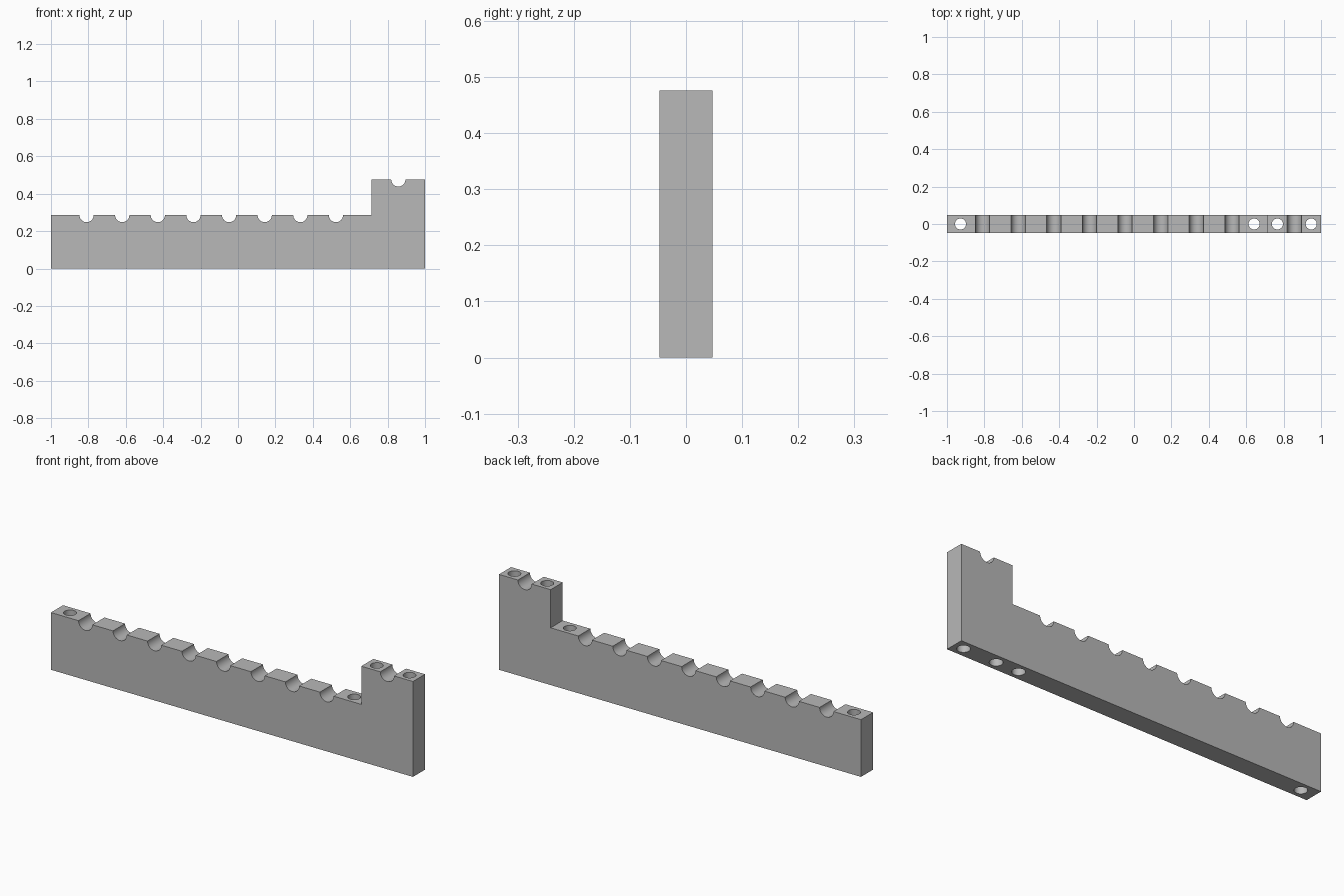
import bpy
import bmesh
import math

cube = bpy.data.objects.get("Cube")
if cube:
    bpy.data.objects.remove(cube, do_unlink=True)

# Dimensions: the bar is laid out on a 105-unit length
U = 2 / 105
LENGTH, STEP_X, LOW, HIGH, THICK = 105, 90, 15, 25, 5
NOTCH_R, HOLE_R, SEGMENTS = 2, 1.55, 16
LOW_NOTCHES = range(10, 81, 10)
HIGH_NOTCH = 97.5
HOLES = (3.8, 86.2, 92.75, 102.25)

grey = bpy.data.materials.new("plain grey")
grey.use_nodes = True
colour = (0.48, 0.48, 0.48, 1)
grey.diffuse_color = colour
grey.node_tree.nodes["Principled BSDF"].inputs["Base Color"].default_value = colour


def notch(cx, top):
    """Half-round groove points, left to right."""
    angles = [math.pi * (1 + i / SEGMENTS) for i in range(SEGMENTS + 1)]
    return [(cx + NOTCH_R * math.cos(a), top + NOTCH_R * math.sin(a)) for a in angles]


# Side profile of the stepped bar with its grooves
profile = [(0, 0), (0, LOW)]
for cx in LOW_NOTCHES:
    profile += notch(cx, LOW)
profile += [(STEP_X, LOW), (STEP_X, HIGH)]
profile += notch(HIGH_NOTCH, HIGH)
profile += [(LENGTH, HIGH), (LENGTH, 0)]

# Extrude the profile through the thickness
bm = bmesh.new()
verts = [bm.verts.new(((x - LENGTH / 2) * U, -THICK / 2 * U, z * U)) for x, z in profile]
face = bm.faces.new(verts)
extruded = bmesh.ops.extrude_face_region(bm, geom=[face])["geom"]
moved = [v for v in extruded if isinstance(v, bmesh.types.BMVert)]
bmesh.ops.translate(bm, verts=moved, vec=(0, THICK * U, 0))
bmesh.ops.recalc_face_normals(bm, faces=bm.faces)
mesh = bpy.data.meshes.new("notched_bar")
bm.to_mesh(mesh)
bm.free()
mesh.materials.append(grey)
bar = bpy.data.objects.new("notched_bar", mesh)
bpy.context.collection.objects.link(bar)

# Vertical screw holes right through the bar
bpy.ops.object.select_all(action="DESELECT")
for x in HOLES:
    bpy.ops.mesh.primitive_cylinder_add(
        vertices=32, radius=HOLE_R * U, depth=2 * HIGH * U,
        location=((x - LENGTH / 2) * U, 0, HIGH / 2 * U))
    cutter = bpy.context.object
    cutter.name = "hole_cutter"
    cutter.hide_render = True
    cutter.data.materials.append(grey)
    cut = bar.modifiers.new("screw_hole", "BOOLEAN")
    cut.operation = "DIFFERENCE"
    cut.solver = "EXACT"
    cut.object = cutter
    cutter.select_set(False)
    bpy.context.view_layer.objects.active = bar
    bar.select_set(True)
    bpy.ops.object.modifier_apply(modifier=cut.name)
    bpy.data.objects.remove(cutter, do_unlink=True)

# Smooth grooves and holes, crisp edges elsewhere
bpy.context.view_layer.objects.active = bar
bar.select_set(True)
bpy.ops.object.shade_smooth_by_angle(angle=math.radians(30))
